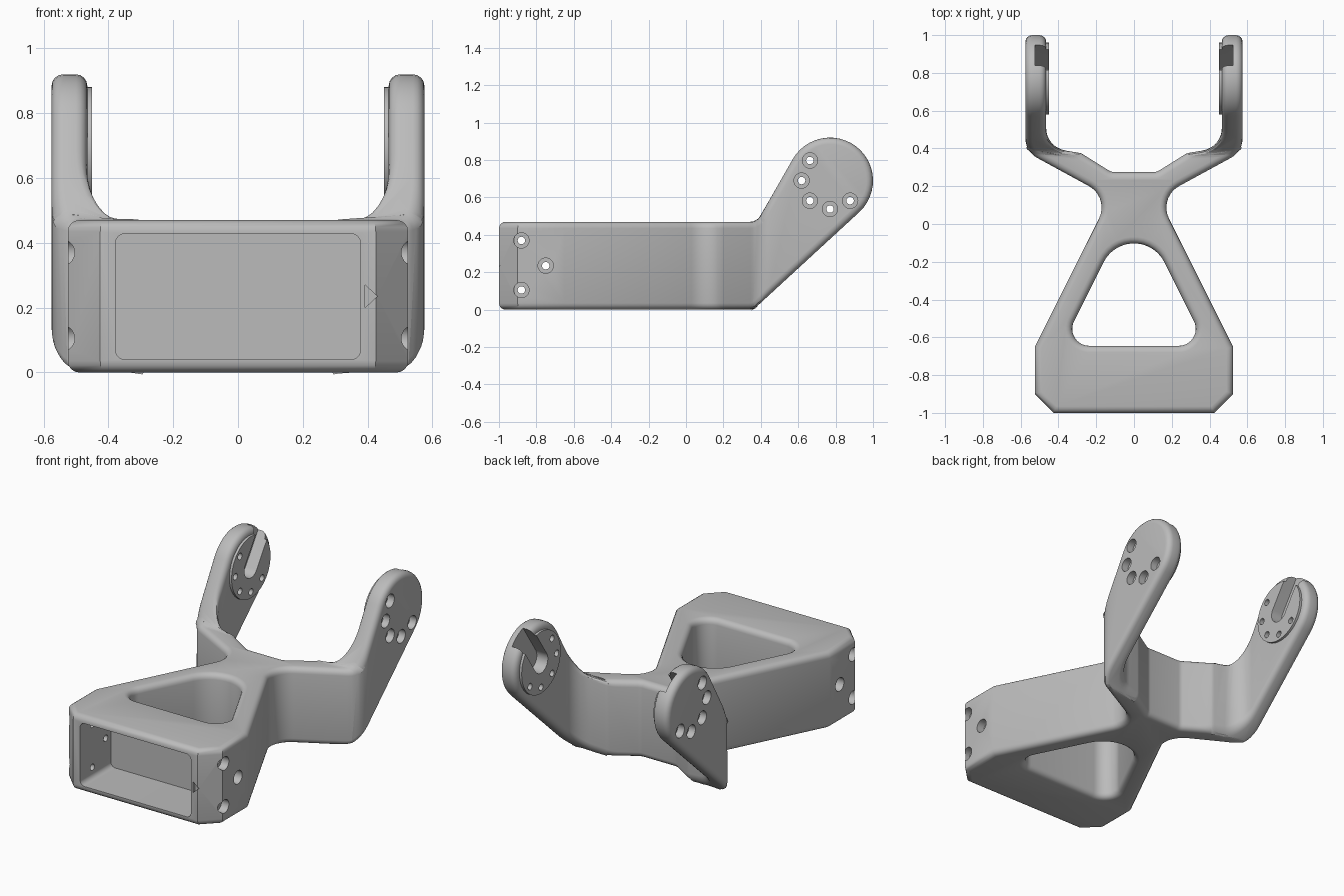
import bpy, bmesh, math
from mathutils import Vector

if "Cube" in bpy.data.objects:
    bpy.data.objects.remove(bpy.data.objects["Cube"], do_unlink=True)

grey = bpy.data.materials.new("matte grey plastic")
grey.use_nodes = True
grey.diffuse_color = (0.5, 0.5, 0.5, 1)
grey.node_tree.nodes["Principled BSDF"].inputs["Base Color"].default_value = (0.5, 0.5, 0.5, 1)

PIVOT = Vector((0.77, 0.69))   # arm end centre in (y, z)
SIDES = (1, -1)


def rounded(points):
    """Turn (u, v, radius) corners into an outline with filleted corners."""
    out = []
    for i, (u, v, r) in enumerate(points):
        p = Vector((u, v))
        if r == 0:
            out.append(p)
            continue
        a = (Vector(points[i - 1][:2]) - p).normalized()
        b = (Vector(points[(i + 1) % len(points)][:2]) - p).normalized()
        half = math.acos(max(-1, min(1, a.dot(b)))) / 2
        centre = p + (a + b).normalized() * r / math.sin(half)
        s = p + a * r / math.tan(half) - centre
        e = p + b * r / math.tan(half) - centre
        start = math.atan2(s.y, s.x)
        sweep = (math.atan2(e.y, e.x) - start + math.pi) % (2 * math.pi) - math.pi
        n = max(3, int(abs(sweep) / 0.16))
        for k in range(n + 1):
            t = start + sweep * k / n
            out.append(centre + Vector((math.cos(t), math.sin(t))) * r)
    return out


def circle(c, r, n=28):
    return [Vector((c[0] + r * math.cos(2 * math.pi * k / n),
                    c[1] + r * math.sin(2 * math.pi * k / n))) for k in range(n)]


def solid(name, prisms):
    """One object from several prisms, each (outline, axis, low, high)."""
    place = {"x": lambda p, w: (w, p.x, p.y),
             "y": lambda p, w: (p.x, w, p.y),
             "z": lambda p, w: (p.x, p.y, w)}
    bm = bmesh.new()
    for outline, axis, lo, hi in prisms:
        rings = [[bm.verts.new(place[axis](p, w)) for p in outline] for w in (lo, hi)]
        bm.faces.new(rings[0])
        bm.faces.new(rings[1])
        for i in range(len(outline)):
            bm.faces.new((rings[0][i - 1], rings[0][i], rings[1][i], rings[1][i - 1]))
    bmesh.ops.recalc_face_normals(bm, faces=bm.faces)
    mesh = bpy.data.meshes.new(name)
    bm.to_mesh(mesh)
    bm.free()
    mesh.materials.append(grey)
    obj = bpy.data.objects.new(name, mesh)
    bpy.context.scene.collection.objects.link(obj)
    return obj


def boolean(obj, cutter, operation="DIFFERENCE"):
    mod = obj.modifiers.new(cutter.name, "BOOLEAN")
    mod.object = cutter
    mod.operation = operation
    mod.solver = "EXACT"
    cutter.hide_render = True


def bake(obj, weld=0):
    """Apply all modifiers, optionally merging tiny edges."""
    graph = bpy.context.evaluated_depsgraph_get()
    mesh = bpy.data.meshes.new_from_object(obj.evaluated_get(graph))
    obj.modifiers.clear()
    if weld:
        bm = bmesh.new()
        bm.from_mesh(mesh)
        bmesh.ops.remove_doubles(bm, verts=bm.verts, dist=weld)
        bm.to_mesh(mesh)
        bm.free()
    obj.data = mesh


# Plan outline: chamfered box, narrow waist, forked arms
half_plan = [(0.425, -1, 0), (0.525, -0.9, 0), (0.525, -0.65, 0), (0.129, 0.141, 0.13),
             (0.575, 0.384, 0.12), (0.575, 1.1, 0), (0.465, 1.1, 0),
             (0.465, 0.405, 0.12), (0.28, 0.375, 0.05), (0.12, 0.275, 0.05)]
plan = half_plan + [(-x, y, r) for x, y, r in reversed(half_plan)]
frame = solid("frame", [(rounded(plan), "z", -0.2, 1.2)])

# Side outline: level body and raised arms with round ends
arm_end = []
for k in range(25):
    t = math.radians(-47 + 198 * k / 24)
    arm_end.append((PIVOT.x + 0.23 * math.cos(t), PIVOT.y + 0.23 * math.sin(t), 0))
side = [(-1.2, 0, 0), (0.36, 0, 0.06)] + arm_end + [(0.38, 0.47, 0.06), (-1.2, 0.47, 0)]
side_cutter = solid("side_cutter", [(rounded(side), "x", -0.8, 0.8)])

# Rounded triangular window
window = [(0, 0.12, 0.18), (-0.3825, -0.645, 0.09), (0.3825, -0.645, 0.09)]
window_cutter = solid("window_cutter", [(rounded(window), "z", -0.3, 1.3)])

boolean(frame, side_cutter, "INTERSECT")
boolean(frame, window_cutter)
bake(frame, weld=0.004)

# Soft rim edges
bevel = frame.modifiers.new("rim", "BEVEL")
bevel.width = 0.035
bevel.segments = 4
bevel.limit_method = "ANGLE"
bevel.angle_limit = math.radians(46)
bevel.use_clamp_overlap = False
bevel.loop_slide = False
bake(frame)

# Front pocket and small arrow mark
pocket = [(-0.378, 0.04, 0.03), (0.378, 0.04, 0.03), (0.378, 0.428, 0.03), (-0.378, 0.428, 0.03)]
arrow = [(0.392, 0.2, 0), (0.43, 0.235, 0), (0.392, 0.27, 0)]
pocket_cutter = solid("pocket_cutter", [(rounded(pocket), "y", -1.2, -0.7),
                                        (rounded(arrow), "y", -1.2, -0.98)])

# Screw holes with counterbores, on the box sides and arm ends
box_holes = [(-0.88, 0.37), (-0.88, 0.105), (-0.75, 0.235)]
arm_holes = [PIVOT + 0.152 * Vector((math.cos(math.radians(a)), math.sin(math.radians(a))))
             for a in (135, 180, 225, 270, 315)]
bores, pilots, slots = [], [], []

# Open slot in each inner arm face, leading up and back
d = Vector((math.cos(math.radians(56)), math.sin(math.radians(56))))
n = Vector((-d.y, d.x)) * 0.065
near, far = PIVOT - d * 0.065, PIVOT + d * 0.4
slot = rounded([(*(near + n), 0.0645), (*(near - n), 0.0645), (*(far - n), 0), (*(far + n), 0)])

for s in SIDES:
    for holes, floor, inner in ((box_holes, 0.475, 0.3), (arm_holes, 0.53, 0.4)):
        for h in holes:
            bores.append((circle(h, 0.041), "x", s * floor, s * 0.7))
            pilots.append((circle(h, 0.02, 16), "x", s * inner, s * 0.6))
    slots.append((slot, "x", s * 0.35, s * 0.525))

bore_cutter = solid("bore_cutter", bores)
pilot_cutter = solid("pilot_cutter", pilots)
slot_cutter = solid("slot_cutter", slots)

# Raised round pads on the inner arm faces
pads = [solid(name, [(circle(PIVOT, 0.19, 56), "x", s * 0.45, s * 0.49)])
        for name, s in zip(("left_pad", "right_pad"), SIDES)]

for cutter in (pocket_cutter, bore_cutter, pilot_cutter, slot_cutter):
    boolean(frame, cutter)
for pad in pads:
    boolean(pad, pilot_cutter)
    boolean(pad, slot_cutter)
for obj in [frame] + pads:
    bake(obj)

for cutter in (side_cutter, window_cutter, pocket_cutter, bore_cutter, pilot_cutter, slot_cutter):
    bpy.data.objects.remove(cutter, do_unlink=True)

# Smooth the curves, keep the crisp edges
bpy.ops.object.select_all(action="DESELECT")
for obj in [frame] + pads:
    obj.select_set(True)
bpy.context.view_layer.objects.active = frame
bpy.ops.object.shade_smooth_by_angle(angle=math.radians(30))
